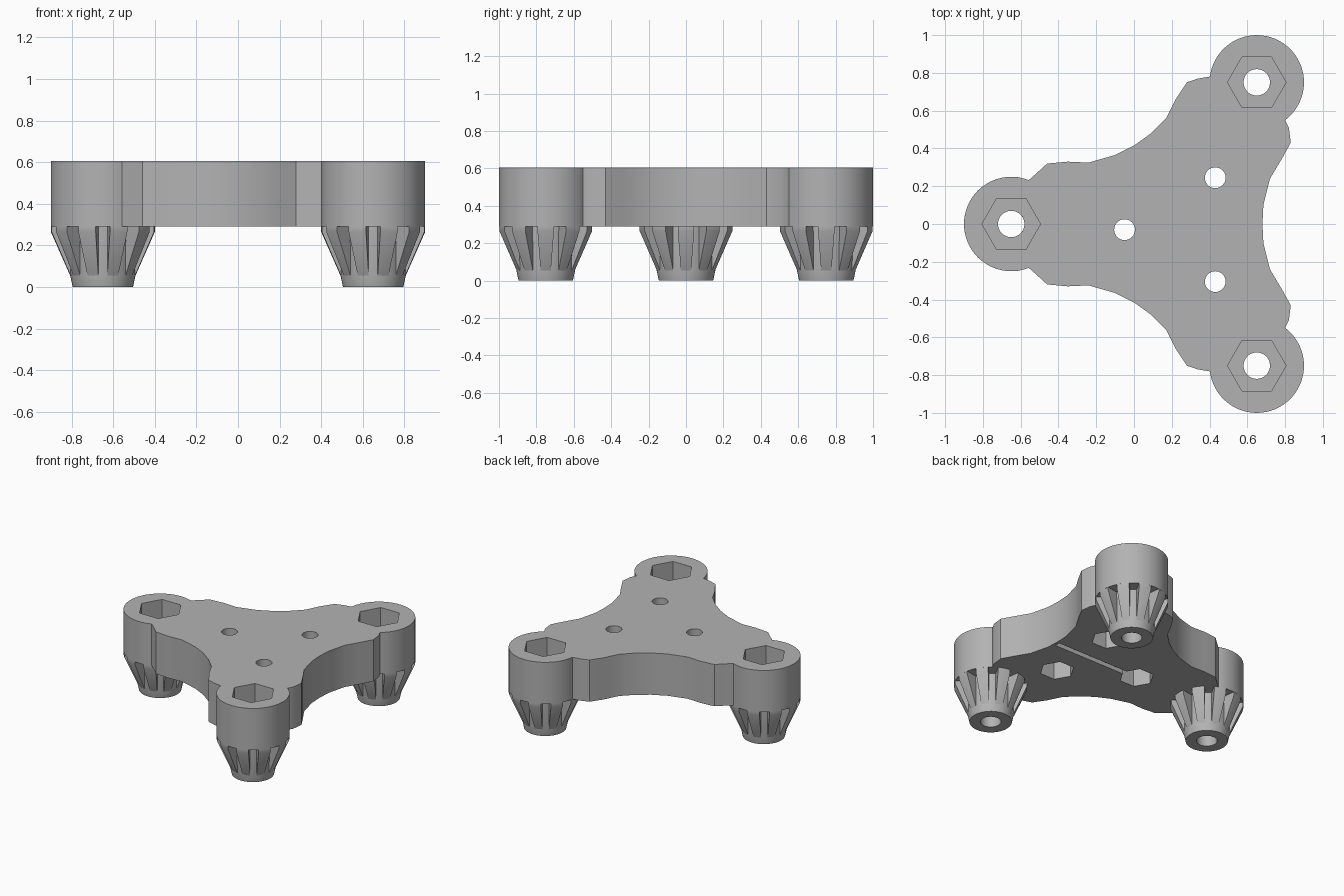
import bpy, bmesh, math
from mathutils import Matrix, Vector

cube = bpy.data.objects.get("Cube")
if cube:
    bpy.data.objects.remove(cube, do_unlink=True)

BOTTOM, TOP = 0.29, 0.605
FEET = [(-0.65, 0), (0.65, 0.75), (0.65, -0.75)]
BOLTS = [(-0.05, -0.03), (0.43, 0.245), (0.43, -0.305)]
FINS = 10

grey = bpy.data.materials.new("plain_grey")
grey.use_nodes = True
color = (0.45, 0.45, 0.45, 1)
grey.diffuse_color = color
grey.node_tree.nodes["Principled BSDF"].inputs["Base Color"].default_value = color


def finish(bm, name):
    bmesh.ops.recalc_face_normals(bm, faces=bm.faces[:])
    mesh = bpy.data.meshes.new(name)
    bm.to_mesh(mesh)
    bm.free()
    mesh.materials.append(grey)
    ob = bpy.data.objects.new(name, mesh)
    bpy.context.collection.objects.link(ob)
    return ob


def prism(name, outline, z0, z1):
    bm = bmesh.new()
    face = bm.faces.new([bm.verts.new((x, y, z0)) for x, y in outline])
    ext = bmesh.ops.extrude_face_region(bm, geom=[face])
    top = [v for v in ext["geom"] if isinstance(v, bmesh.types.BMVert)]
    bmesh.ops.translate(bm, verts=top, vec=(0, 0, z1 - z0))
    return finish(bm, name)


def ngon(center, radius, sides):
    step = math.tau / sides
    return [(center[0] + radius * math.cos(i * step),
             center[1] + radius * math.sin(i * step)) for i in range(sides)]


def combine(target, tool, operation):
    mod = target.modifiers.new("combine", "BOOLEAN")
    mod.operation, mod.solver, mod.object = operation, "EXACT", tool
    bpy.context.view_layer.objects.active = target
    bpy.ops.object.modifier_apply(modifier=mod.name)
    bpy.data.objects.remove(tool, do_unlink=True)


def smooth(ob, angle):
    bpy.ops.object.select_all(action="DESELECT")
    ob.select_set(True)
    bpy.context.view_layer.objects.active = ob
    bpy.ops.object.shade_smooth_by_angle(angle=math.radians(angle))


# Three-armed plate: half outline, mirrored across y
half = [(0.685, 0.1), (0.72, 0.24), (0.78, 0.34), (0.83, 0.43), (0.82, 0.51),
        (0.80, 0.55), (0.65, 0.75), (0.40, 0.78), (0.34, 0.77), (0.28, 0.75),
        (0.22, 0.66), (0.17, 0.56), (0.09, 0.48), (0, 0.415), (-0.1, 0.365),
        (-0.24, 0.325), (-0.35, 0.33), (-0.46, 0.32), (-0.52, 0.265), (-0.56, 0.23)]
outline = [(0.68, 0)] + half + [(-0.65, 0)] + [(x, -y) for x, y in reversed(half)]
plate = prism("plate", outline, BOTTOM, TOP)

# Corner cylinders with bore and hexagonal pocket
for foot in FEET:
    combine(plate, prism("corner", ngon(foot, 0.25, 64), BOTTOM, TOP), "UNION")
for foot in FEET:
    combine(plate, prism("bore", ngon(foot, 0.07, 32), 0.2, 0.7), "DIFFERENCE")
    combine(plate, prism("pocket", ngon(foot, 0.155, 6), 0.4, 0.7), "DIFFERENCE")

# Bolt holes with hexagonal pockets underneath
for bolt in BOLTS:
    combine(plate, prism("hole", ngon(bolt, 0.055, 32), 0.2, 0.7), "DIFFERENCE")
    combine(plate, prism("nut", ngon(bolt, 0.12, 6), 0.2, 0.44), "DIFFERENCE")

# Shallow groove in the underside
groove = [(0, -0.05), (0.66, -0.05), (0.66, -0.01), (0, -0.01)]
combine(plate, prism("groove", groove, 0.25, 0.32), "DIFFERENCE")
smooth(plate, 25)


# Legs: bored conical hub with tapering fins around it
def make_hub(foot, name):
    profile = [(0.07, BOTTOM), (0.07, 0), (0.145, 0), (0.157, 0.055), (0.16, BOTTOM)]
    bm = bmesh.new()
    verts = [bm.verts.new((r, 0, z)) for r, z in profile]
    edges = [bm.edges.new(pair) for pair in zip(verts, verts[1:])]
    bmesh.ops.spin(bm, geom=verts + edges, cent=(0, 0, 0), axis=(0, 0, 1),
                   angle=math.tau, steps=48, use_duplicate=False)
    bmesh.ops.remove_doubles(bm, verts=bm.verts[:], dist=0.0001)
    bmesh.ops.translate(bm, verts=bm.verts[:], vec=(*foot, 0))
    smooth(finish(bm, name), 25)


def make_fins(foot, name):
    profile = [(0.12, 0.05), (0.155, 0.05), (0.25, 0.265), (0.25, BOTTOM), (0.12, BOTTOM)]
    step = math.tau / FINS
    spread = step * 0.28
    bm = bmesh.new()
    for i in range(FINS):
        middle = -math.pi / 2 + (i + 0.5) * step
        rings = []
        for side in (-1, 0, 1):
            turn = Matrix.Rotation(middle + side * spread, 3, "Z")
            rings.append([bm.verts.new(turn @ Vector((r, 0, z))) for r, z in profile])
        bm.faces.new(rings[0])
        bm.faces.new(rings[-1][::-1])
        for a, b in zip(rings, rings[1:]):
            for j in range(len(profile)):
                k = (j + 1) % len(profile)
                bm.faces.new((a[j], b[j], b[k], a[k]))
    bmesh.ops.translate(bm, verts=bm.verts[:], vec=(*foot, 0))
    smooth(finish(bm, name), 25)


for foot, label in zip(FEET, ("right", "back_left", "front_left")):
    make_hub(foot, label + "_leg_hub")
    make_fins(foot, label + "_leg_fins")
